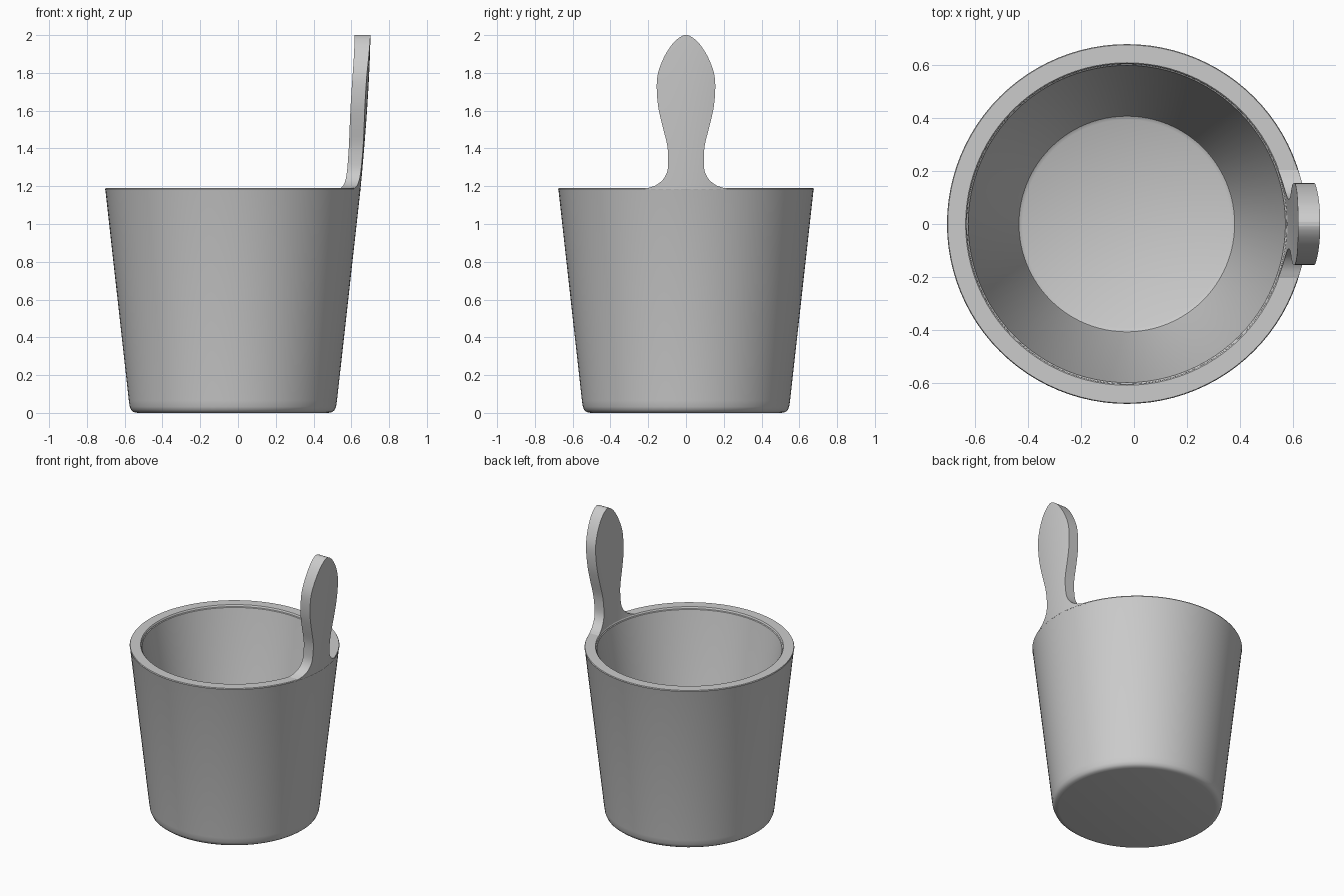
import bpy, bmesh, math

if "Cube" in bpy.data.objects:
    bpy.data.objects.remove(bpy.data.objects["Cube"])

CX = -0.027      # bucket axis
RIM_Z = 1.19
SEG = 96


def make_object(name, bm, angle):
    bmesh.ops.recalc_face_normals(bm, faces=bm.faces)
    mesh = bpy.data.meshes.new(name)
    bm.to_mesh(mesh)
    bm.free()
    obj = bpy.data.objects.new(name, mesh)
    bpy.context.collection.objects.link(obj)
    bpy.ops.object.select_all(action='DESELECT')
    obj.select_set(True)
    bpy.context.view_layer.objects.active = obj
    bpy.ops.object.shade_smooth_by_angle(angle=math.radians(angle))
    return obj


def loft(bm, rings):
    """Skin closed rings of equal length and cap both ends."""
    loops = [[bm.verts.new(p) for p in ring] for ring in rings]
    n = len(loops[0])
    for a, b in zip(loops, loops[1:]):
        for i in range(n):
            j = (i + 1) % n
            bm.faces.new((a[i], a[j], b[j], b[i]))
    bm.faces.new(loops[0])
    bm.faces.new(loops[-1])


def smooth_path(points, steps):
    """Catmull-Rom interpolation through tuples."""
    pts = [points[0]] + points + [points[-1]]
    out = []
    for p0, p1, p2, p3 in zip(pts, pts[1:], pts[2:], pts[3:]):
        for s in range(steps):
            t = s / steps
            out.append(tuple(0.5 * (2 * b + (c - a) * t
                       + (2 * a - 5 * b + 4 * c - d) * t * t
                       + (3 * b - a - 3 * c + d) * t ** 3)
                       for a, b, c, d in zip(p0, p1, p2, p3)))
    return out + [points[-1]]


# Bucket: outer wall, flat rim with small inner step, tapered inside, floor
profile = [(0.505, 0.0), (0.525, 0.004), (0.538, 0.014), (0.546, 0.032),
           (0.551, 0.065), (0.675, 1.178), (0.677, 1.184), (0.674, RIM_Z),
           (0.607, RIM_Z), (0.603, 1.186), (0.602, 1.178), (0.597, 1.174),
           (0.412, 0.125), (0.406, 0.108), (0.392, 0.10)]
bm = bmesh.new()
loft(bm, [[(CX + r * math.cos(2 * math.pi * i / SEG),
            r * math.sin(2 * math.pi * i / SEG), z) for i in range(SEG)]
          for r, z in profile])
make_object("bucket", bm, 40)

# Handle: paddle outline as (height, half width), flared into the rim
outline = [(1.18, 0.235), (1.191, 0.20), (1.205, 0.16), (1.235, 0.122),
           (1.28, 0.099), (1.34, 0.094), (1.42, 0.10), (1.52, 0.125),
           (1.62, 0.147), (1.72, 0.155), (1.80, 0.148), (1.88, 0.118),
           (1.94, 0.082), (1.975, 0.05), (1.993, 0.025), (2.0, 0.008)]
COLS = 12


def face_x(y, t, radius, lean, flatten):
    # rim curvature at the base fades towards the tip
    sag = math.sqrt(radius ** 2 - y ** 2) - radius
    return CX + radius + lean * (1 - (1 - t) ** 1.5) + sag * flatten


rings = []
for z, w in smooth_path(outline, 4):
    t = min(max((z - RIM_Z) / (2.0 - RIM_Z), 0), 1)
    ys = [w * (2 * i / COLS - 1) for i in range(COLS + 1)]
    outer = [(face_x(y, t, 0.676, 0.052, 1 - 0.4 * t), y, z) for y in ys]
    inner = [(face_x(y, t, 0.605, 0.039, 1 - t), y, z) for y in reversed(ys)]
    rings.append(outer + inner)
bm = bmesh.new()
loft(bm, rings)
make_object("handle", bm, 40)
